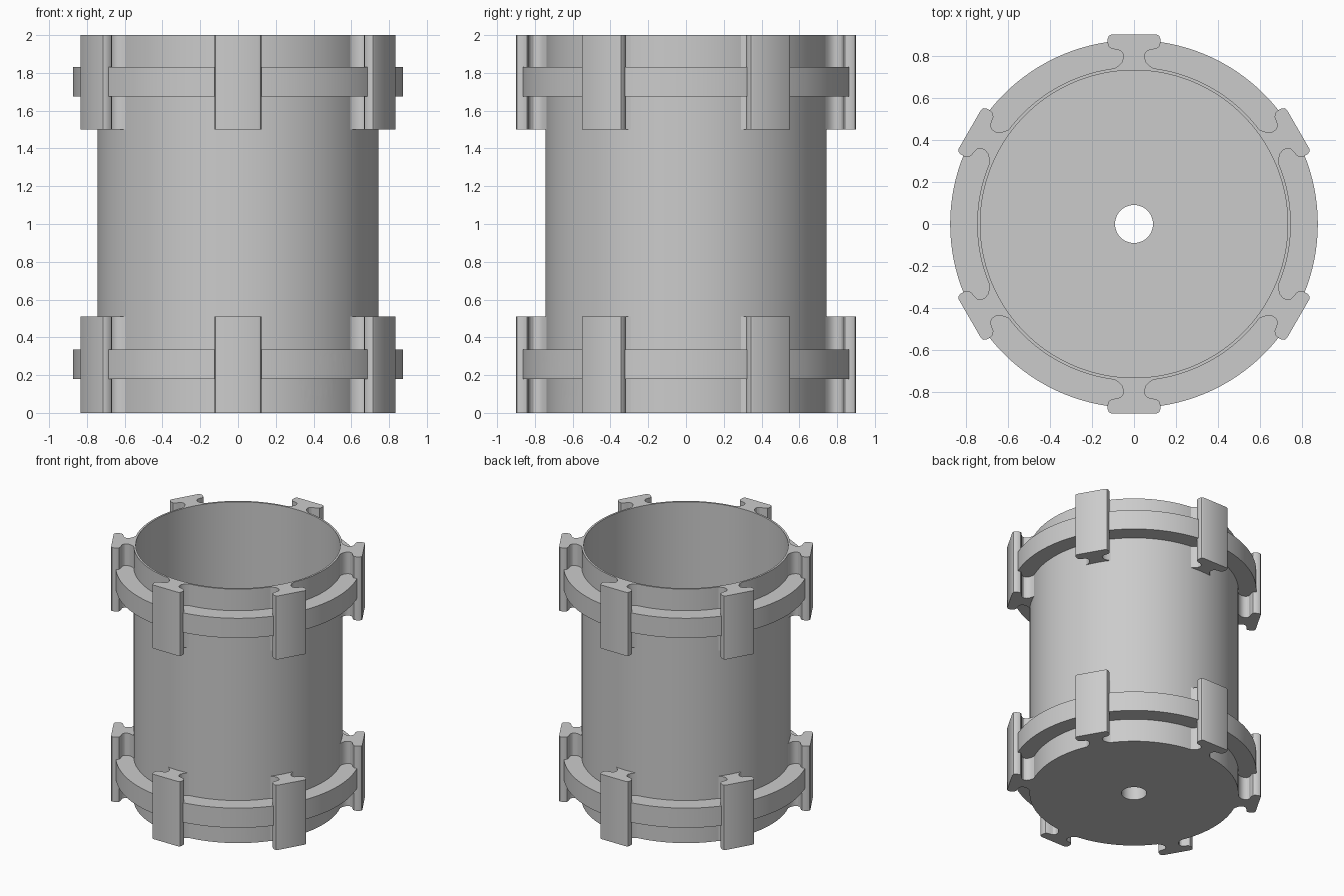
import bpy, bmesh, math
from mathutils import Matrix, Vector

if "Cube" in bpy.data.objects:
    bpy.data.objects.remove(bpy.data.objects["Cube"])

grey = bpy.data.materials.new("plain_grey")
grey.diffuse_color = (0.6, 0.6, 0.6, 1)
grey.use_nodes = True
grey.node_tree.nodes["Principled BSDF"].inputs["Base Color"].default_value = grey.diffuse_color


def finish(name, bm):
    """Turn a bmesh into a named object."""
    bmesh.ops.recalc_face_normals(bm, faces=bm.faces)
    mesh = bpy.data.meshes.new(name)
    bm.to_mesh(mesh)
    bm.free()
    mesh.materials.append(grey)
    obj = bpy.data.objects.new(name, mesh)
    bpy.context.collection.objects.link(obj)
    return obj


def smooth(obj):
    bpy.ops.object.select_all(action='DESELECT')
    obj.select_set(True)
    bpy.context.view_layer.objects.active = obj
    bpy.ops.object.shade_smooth_by_angle(angle=math.radians(30))


def lathe(name, profile, steps=128):
    """Spin a closed (radius, height) profile around z."""
    bm = bmesh.new()
    rings = []
    for i in range(steps):
        a = 2 * math.pi * i / steps
        rings.append([bm.verts.new((r * math.cos(a), r * math.sin(a), z))
                      for r, z in profile])
    n = len(profile)
    for i in range(steps):
        p, q = rings[i], rings[(i + 1) % steps]
        for j in range(n):
            k = (j + 1) % n
            bm.faces.new((p[j], q[j], q[k], p[k]))
    return finish(name, bm)


# Cup body: thick drilled floor, thin wall, two raised bands
R, BAND, BORE, FLOOR = 0.745, 0.873, 0.09, 0.41
body = lathe("cup_body", [
    (BORE, 0), (R, 0),
    (R, 0.18), (BAND, 0.18), (BAND, 0.335), (R, 0.335),
    (R, 1.675), (BAND, 1.675), (BAND, 1.83), (R, 1.83),
    (R, 2), (0.73, 2), (0.73, FLOOR), (BORE, FLOOR)])

# Cross drilling, slightly off axis, through the lower band and floor
bm = bmesh.new()
bmesh.ops.create_cone(bm, cap_ends=True, segments=48,
                      radius1=0.108, radius2=0.108, depth=2.6)
turn = math.radians(-58)
offset = Vector((-math.sin(turn), math.cos(turn), 0)) * 0.027
bm.transform(Matrix.Translation(offset + Vector((0, 0, 0.198)))
             @ Matrix.Rotation(turn, 4, 'Z')
             @ Matrix.Rotation(math.pi / 2, 4, 'Y'))
drill = finish("drill_cutter", bm)
drill.hide_render = True

cut = body.modifiers.new("side_holes", 'BOOLEAN')
cut.operation = 'DIFFERENCE'
cut.solver = 'EXACT'
cut.object = drill
bpy.context.view_layer.objects.active = body
body.select_set(True)
bpy.ops.object.modifier_apply(modifier=cut.name)
bpy.data.objects.remove(drill)
smooth(body)

# T-shaped rails: half section (sideways, outward), mirrored
half = [(0.095, 0.736), (0.076, 0.75), (0.058, 0.768), (0.05, 0.79),
        (0.052, 0.808), (0.063, 0.822), (0.08, 0.828), (0.105, 0.832),
        (0.12, 0.842), (0.125, 0.858), (0.125, 0.88), (0.119, 0.894),
        (0.106, 0.9)]
section = half + [(-x, y) for x, y in reversed(half)]


def rail(name, z0, z1, angle):
    bm = bmesh.new()
    face = bm.faces.new([bm.verts.new((x, y, z0)) for x, y in section])
    up = bmesh.ops.extrude_face_region(bm, geom=[face], use_keep_orig=True)
    top = [v for v in up["geom"] if isinstance(v, bmesh.types.BMVert)]
    bmesh.ops.translate(bm, verts=top, vec=(0, 0, z1 - z0))
    bm.transform(Matrix.Rotation(angle, 4, 'Z'))
    smooth(finish(name, bm))


for i in range(6):
    rail(f"lower_rail_{i + 1}", 0, 0.51, i * math.pi / 3)
    rail(f"upper_rail_{i + 1}", 1.5, 2, i * math.pi / 3)
